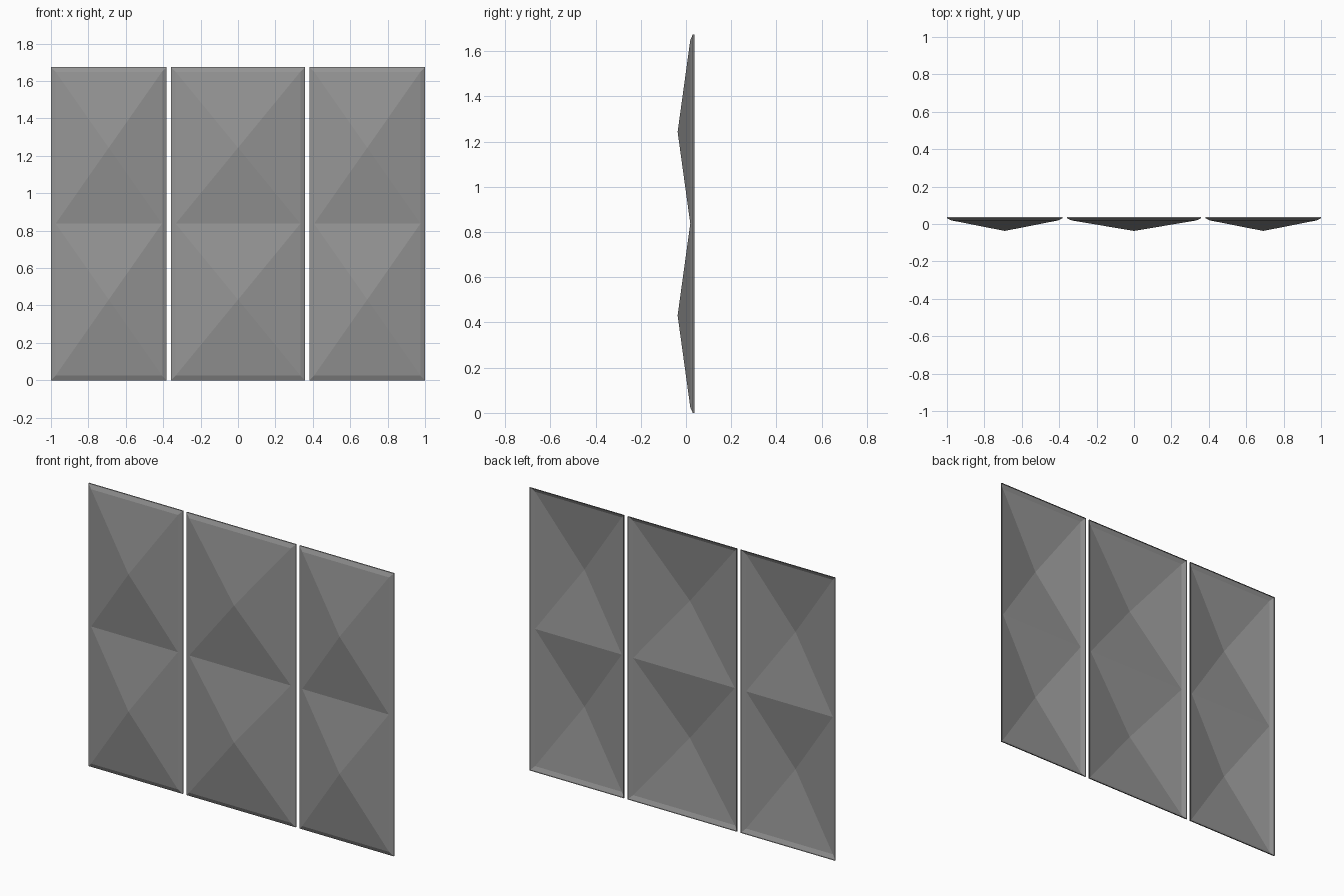
import bpy
import bmesh

cube = bpy.data.objects.get("Cube")
if cube:
    bpy.data.objects.remove(cube, do_unlink=True)

grey = bpy.data.materials.new("panel_grey")
grey.use_nodes = True
colour = (0.3, 0.3, 0.3, 1)
grey.diffuse_color = colour
grey.node_tree.nodes["Principled BSDF"].inputs["Base Color"].default_value = colour

HEIGHT = 1.674
MID = HEIGHT / 2
CHAMFER = 0.025
BACK, RIM, BASE, PEAK = 0.037, 0.03, 0.019, -0.037


def make_panel(name, x0, x1):
    """Open-backed pressed sheet with two raised pyramids."""
    bm = bmesh.new()

    def ring(inset, y):
        a, b, top = x0 + inset, x1 - inset, HEIGHT - inset
        points = [(a, inset), (b, inset), (b, MID), (b, top), (a, top), (a, MID)]
        return [bm.verts.new((x, y, z)) for x, z in points]

    # Side edge and chamfered border
    rings = [ring(0, BACK), ring(0, RIM), ring(CHAMFER, BASE)]
    for outer, inner in zip(rings, rings[1:]):
        for i in range(6):
            j = (i + 1) % 6
            bm.faces.new((outer[i], outer[j], inner[j], inner[i]))

    # Lower and upper pyramids meet in the middle valley
    bl, br, mr, tr, tl, ml = rings[-1]
    for corners in ((bl, br, mr, ml), (ml, mr, tr, tl)):
        z = sum(v.co.z for v in corners) / 4
        peak = bm.verts.new(((x0 + x1) / 2, PEAK, z))
        for i in range(4):
            bm.faces.new((corners[i], corners[(i + 1) % 4], peak))

    mesh = bpy.data.meshes.new(name)
    bm.to_mesh(mesh)
    bm.free()
    mesh.materials.append(grey)
    panel = bpy.data.objects.new(name, mesh)
    bpy.context.collection.objects.link(panel)


make_panel("right_panel", -1, -0.382)
make_panel("middle_panel", -0.358, 0.358)
make_panel("left_panel", 0.382, 1)
